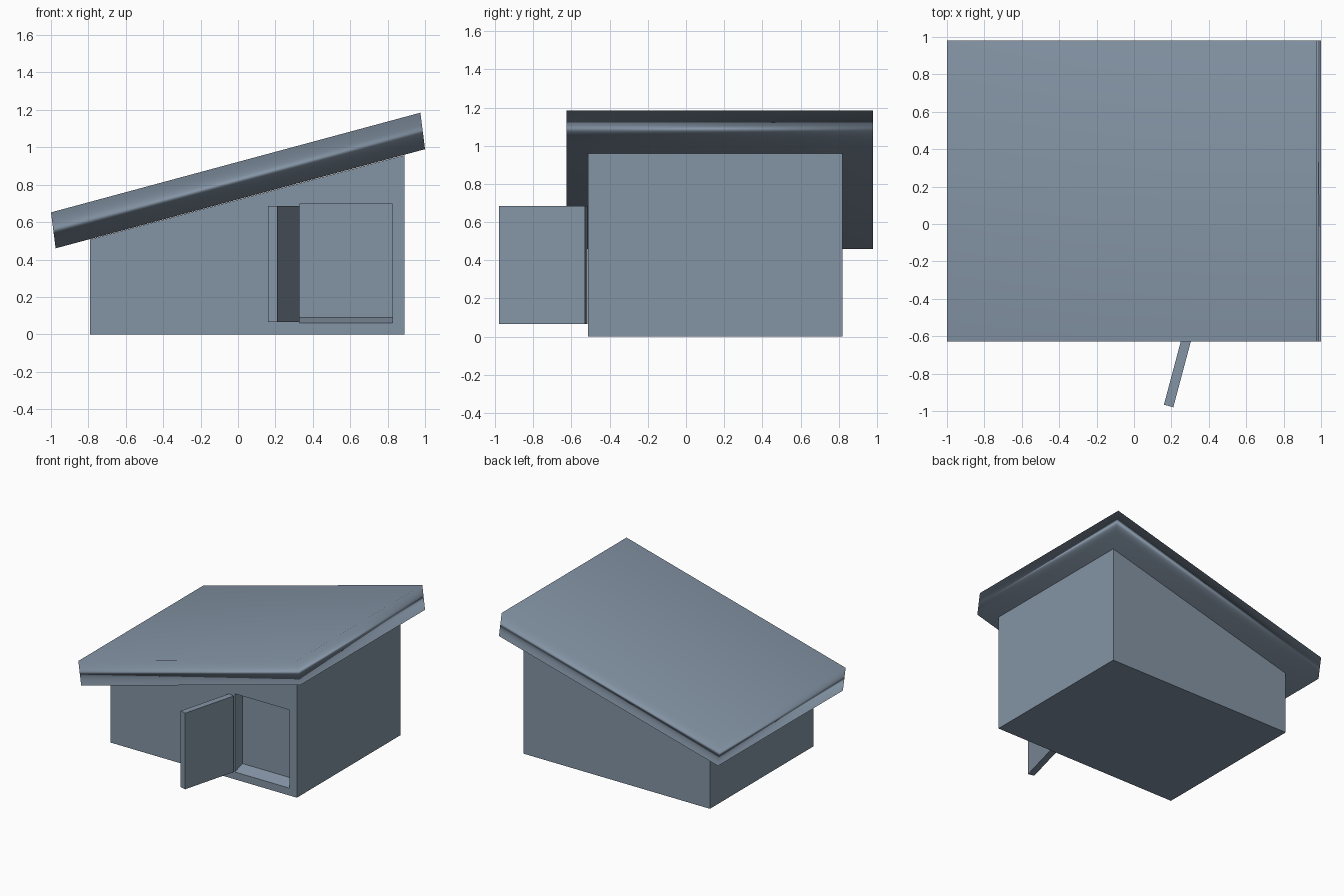
import bpy, bmesh
from mathutils import Vector

if "Cube" in bpy.data.objects:
    bpy.data.objects.remove(bpy.data.objects["Cube"])

slate = bpy.data.materials.new("slate_grey")
slate.diffuse_color = (0.231, 0.296, 0.376, 1)
slate.use_nodes = True
slate.node_tree.nodes["Principled BSDF"].inputs["Base Color"].default_value = slate.diffuse_color


def prism(name, base, offset):
    """Extrude a planar polygon by an offset vector."""
    bm = bmesh.new()
    face = bm.faces.new([bm.verts.new(p) for p in base])
    res = bmesh.ops.extrude_face_region(bm, geom=[face])
    verts = [v for v in res["geom"] if isinstance(v, bmesh.types.BMVert)]
    bmesh.ops.translate(bm, verts=verts, vec=Vector(offset))
    if face.is_valid and not any(len(e.link_faces) == 2 for e in face.edges):
        bm.faces.remove(face)
    bmesh.ops.recalc_face_normals(bm, faces=bm.faces)
    mesh = bpy.data.meshes.new(name)
    bm.to_mesh(mesh)
    bm.free()
    mesh.materials.append(slate)
    ob = bpy.data.objects.new(name, mesh)
    bpy.context.collection.objects.link(ob)
    return ob


# Shed body with a sloping top
front, back = -0.513, 0.82
body = prism("body", [(x, front, z) for x, z in
             [(-0.79, 0), (0.89, 0), (0.89, 0.958), (-0.79, 0.508)]],
             (0, back - front, 0))

# Doorway recess with a ramped sill
recess = prism("doorway_cutter", [(0.33, y, z) for y, z in
               [(front - 0.1, 0.03), (front, 0.06), (front + 0.1, 0.09),
                (front + 0.1, 0.697), (front - 0.1, 0.697)]],
               (0.495, 0, 0))
recess.hide_render = True
cut = body.modifiers.new("doorway", 'BOOLEAN')
cut.operation = 'DIFFERENCE'
cut.solver = 'EXACT'
cut.object = recess
bpy.context.view_layer.objects.active = body
bpy.ops.object.modifier_apply(modifier=cut.name)
bpy.data.objects.remove(recess)

# Open door, swung out on its left edge
prism("door", [(x, y, 0.065) for x, y in
      [(0.33, -0.53), (0.28, -0.516), (0.16, -0.966), (0.21, -0.98)]],
      (0, 0, 0.62))

# Thick sloping roof slab, softly shaded
roof = prism("roof", [(x, -0.627, z) for x, z in
             [(-0.975, 0.46), (1.0, 0.99), (0.975, 1.185), (-1.0, 0.652)]],
             (0, 1.607, 0))
roof.data.shade_smooth()
weighted = roof.modifiers.new("soft_edges", 'WEIGHTED_NORMAL')
weighted.mode = 'FACE_AREA'
